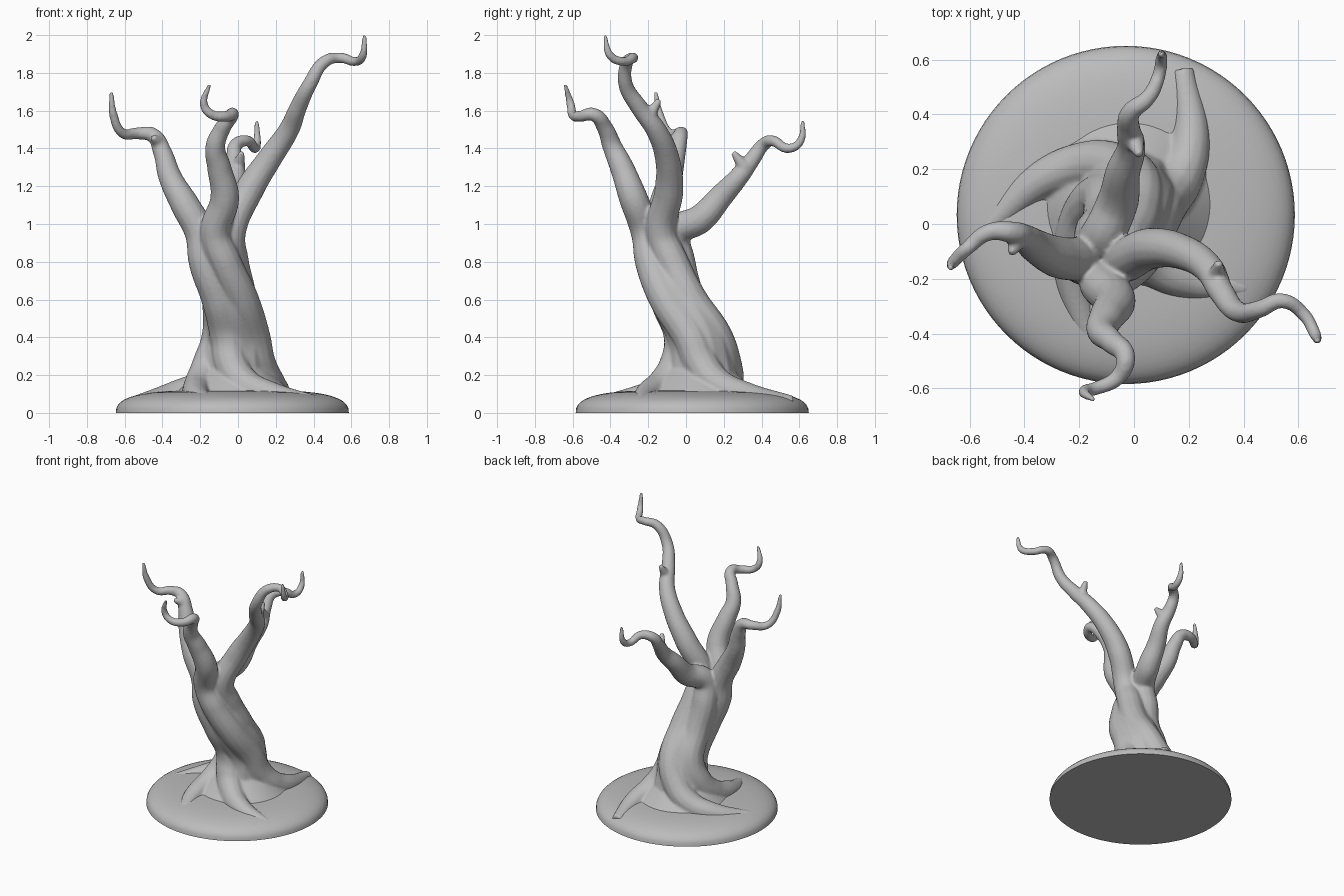
import bpy, bmesh, math
from mathutils import Vector

if "Cube" in bpy.data.objects:
    bpy.data.objects.remove(bpy.data.objects["Cube"])

grey = bpy.data.materials.new("bark_grey")
grey.use_nodes = True
grey.diffuse_color = (0.5, 0.5, 0.5, 1)
grey.node_tree.nodes["Principled BSDF"].inputs["Base Color"].default_value = grey.diffuse_color


def tube(name, points, radii):
    """Smooth round limb through the points, with a radius at each."""
    curve = bpy.data.curves.new(name, "CURVE")
    curve.dimensions = "3D"
    curve.bevel_depth = 1
    curve.bevel_resolution = 5
    curve.use_fill_caps = True
    spline = curve.splines.new("BEZIER")
    spline.bezier_points.add(len(points) - 1)
    for knot, point, radius in zip(spline.bezier_points, points, radii):
        knot.co = point
        knot.radius = radius
        knot.handle_left_type = knot.handle_right_type = "AUTO"
    obj = bpy.data.objects.new(name, curve)
    bpy.context.collection.objects.link(obj)
    parts.append(obj)


def limb(name, start_angle, root_angle, branch):
    """One strand: from its root, winding up the trunk, out to the branch tip."""
    points, radii = [], []
    for step, centre in enumerate(spine):
        t = step / (len(spine) - 1)
        angle = math.radians(start_angle + (root_angle - start_angle) * t)
        offset = .08 + .45 * t ** 4
        points.insert(0, Vector(centre) + offset * Vector((math.cos(angle), math.sin(angle), 0)))
        radii.insert(0, .082 + .035 * t - .075 * t ** 4)
    last = len(branch) - 1
    taper = [.022 + .055 * (1 - i / last) ** 2 for i in range(last)]
    tube(name, points + branch, radii + taper + [.011])


def stub(name, base, tip):
    """Short broken twig."""
    base, tip = Vector(base), Vector(tip)
    tube(name, [base, base.lerp(tip, .5), tip], [.04, .028, .015])


# Trunk centre line, from the fork down to the roots
parts = []
spine = [(-.12, -.13, .95), (-.1, -.11, .8), (-.04, -.045, .6), (-.01, .06, .4),
         (-.02, .08, .26), (-.02, .08, .16), (-.02, .07, .1), (-.02, .07, .05)]
tube("trunk_core", spine[::-1], [.24 - .02 * i for i in range(len(spine))])

# Low mound that spreads the trunk into the ground
bpy.ops.mesh.primitive_cone_add(vertices=48, radius1=.36, radius2=.14, depth=.2,
                                location=(-.02, .07, .16))
parts.append(bpy.context.object)

# Four strands, each a root and a branch
limb("left_limb", 0, 190, [
    (.06, -.09, 1.18), (.17, -.1, 1.35), (.27, -.16, 1.5), (.32, -.25, 1.62), (.38, -.32, 1.74),
    (.46, -.31, 1.86), (.54, -.28, 1.88), (.62, -.33, 1.86), (.66, -.4, 1.89), (.67, -.43, 2)])
limb("back_limb", 90, 255, [
    (-.06, .08, 1.03), (-.04, .19, 1.15), (-.01, .28, 1.25), (-.02, .35, 1.34),
    (-.01, .41, 1.42), (.05, .46, 1.44), (.09, .54, 1.4), (.1, .6, 1.43), (.1, .62, 1.55)])
limb("right_limb", 180, 325, [
    (-.28, -.12, 1.1), (-.36, -.08, 1.25), (-.4, -.05, 1.38), (-.45, -.03, 1.47),
    (-.53, -.03, 1.48), (-.61, -.09, 1.48), (-.66, -.14, 1.58), (-.67, -.16, 1.7)])
limb("front_limb", 270, 428, [
    (-.07, -.28, 1.14), (-.1, -.34, 1.3), (-.12, -.39, 1.41), (-.08, -.43, 1.51), (-.03, -.49, 1.58),
    (-.06, -.56, 1.57), (-.14, -.6, 1.58), (-.18, -.61, 1.63), (-.15, -.64, 1.74)])

# Broken twigs
stub("left_stub", (.3, -.2, 1.56), (.31, -.14, 1.66))
stub("back_stub", (0, .31, 1.3), (.02, .25, 1.38))
stub("right_stub", (-.42, -.05, 1.43), (-.45, -.11, 1.46))

# Fuse the limbs into one smooth tree
bpy.ops.object.select_all(action="DESELECT")
for part in parts:
    part.select_set(True)
bpy.context.view_layer.objects.active = parts[0]
bpy.ops.object.convert(target="MESH")
bpy.ops.object.join()
tree = bpy.context.object
tree.name = tree.data.name = "twisted_tree"
fuse = tree.modifiers.new("fuse", "REMESH")
fuse.mode = "VOXEL"
fuse.voxel_size = .008
fuse.use_smooth_shade = True
soften = tree.modifiers.new("soften", "SMOOTH")
soften.factor = .5
soften.iterations = 10
for modifier in ("fuse", "soften"):
    bpy.ops.object.modifier_apply(modifier=modifier)
tree.data.materials.clear()
tree.data.materials.append(grey)

# Domed round ground disc, spun from a profile that is flat below
radius, height, rows = .617, .12, 16
profile = [(0, 0)]
for row in range(rows + 1):
    reach = math.cos(math.pi / 2 * row / rows)
    profile.append((radius * reach, height * max(0, 1 - reach ** 4) ** .4))
bm = bmesh.new()
rim = [bm.verts.new((x, 0, z)) for x, z in profile]
edges = [bm.edges.new(pair) for pair in zip(rim, rim[1:])]
bmesh.ops.spin(bm, geom=rim + edges, cent=(0, 0, 0), axis=(0, 0, 1),
               angle=math.tau, steps=96, use_duplicate=False)
bmesh.ops.remove_doubles(bm, verts=bm.verts, dist=.0001)
bmesh.ops.recalc_face_normals(bm, faces=bm.faces)
mesh = bpy.data.meshes.new("ground_disc")
bm.to_mesh(mesh)
bm.free()
mesh.materials.append(grey)
disc = bpy.data.objects.new("ground_disc", mesh)
disc.location = (-.03, .033, 0)
bpy.context.collection.objects.link(disc)
bpy.ops.object.select_all(action="DESELECT")
disc.select_set(True)
bpy.context.view_layer.objects.active = disc
bpy.ops.object.shade_smooth_by_angle(angle=math.radians(40))
